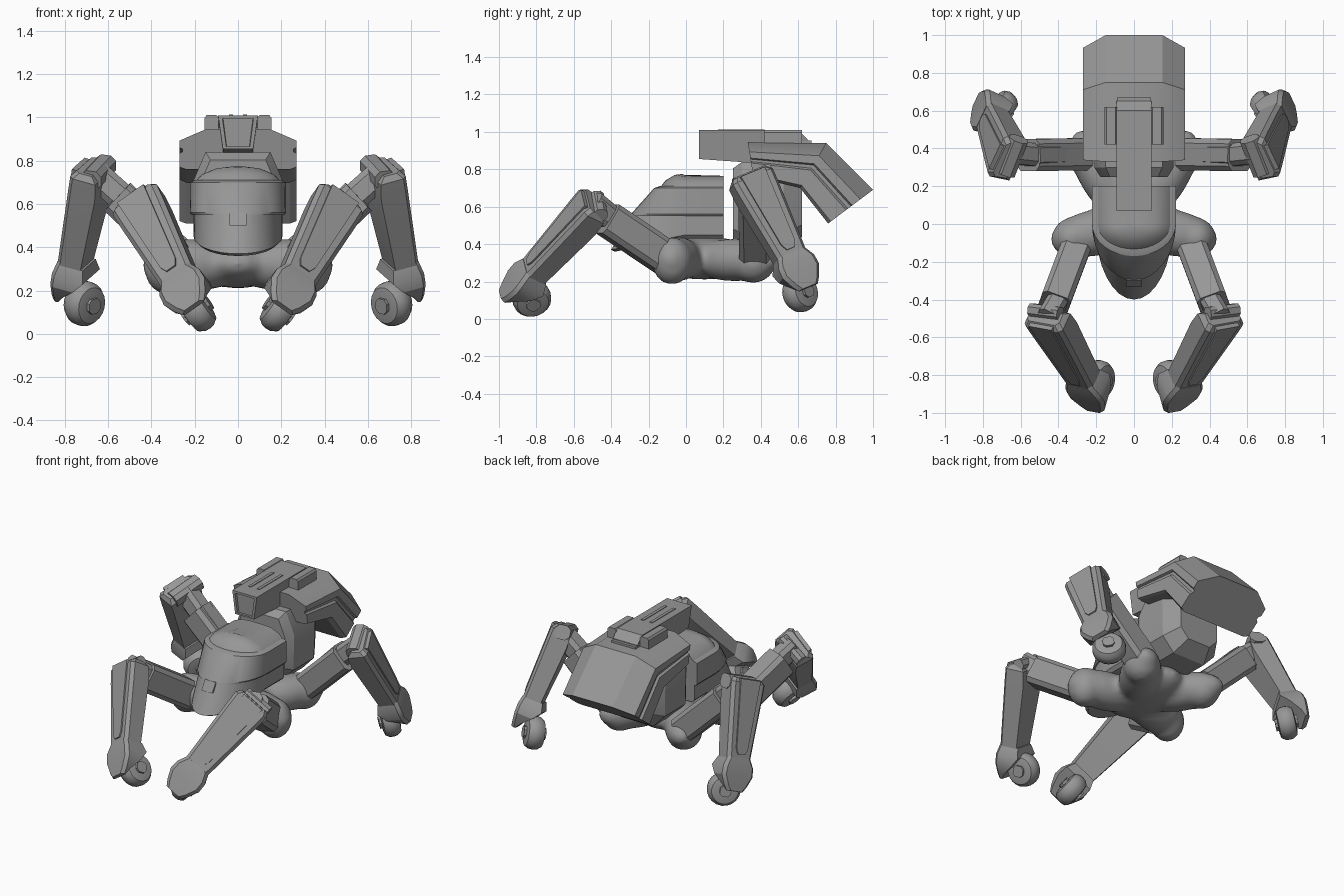
import bpy, bmesh, math
from mathutils import Vector as V, Matrix

if "Cube" in bpy.data.objects:
    bpy.data.objects.remove(bpy.data.objects["Cube"])

grey = bpy.data.materials.new("steel grey")
grey.diffuse_color = (0.31, 0.31, 0.31, 1)
grey.use_nodes = True
grey.node_tree.nodes["Principled BSDF"].inputs["Base Color"].default_value = grey.diffuse_color


def finish(name, bm, angle=28):
    bmesh.ops.recalc_face_normals(bm, faces=bm.faces)
    me = bpy.data.meshes.new(name)
    bm.to_mesh(me)
    bm.free()
    me.materials.append(grey)
    ob = bpy.data.objects.new(name, me)
    bpy.context.collection.objects.link(ob)
    bpy.ops.object.select_all(action='DESELECT')
    ob.select_set(True)
    bpy.context.view_layer.objects.active = ob
    bpy.ops.object.shade_smooth_by_angle(angle=math.radians(angle))
    return ob


def loft(name, rings, side=1):
    """Skin matching rings of points and cap both ends; side=-1 mirrors in x."""
    bm = bmesh.new()
    rows = [[bm.verts.new((p[0] * side, p[1], p[2])) for p in r] for r in rings]
    n = len(rows[0])
    for a, b in zip(rows, rows[1:]):
        for i in range(n):
            bm.faces.new((a[i], a[(i + 1) % n], b[(i + 1) % n], b[i]))
    bm.faces.new(rows[0])
    bm.faces.new(rows[-1])
    return finish(name, bm)


def beam(name, p, q, wdir, w, t, side=1, c=0.25, taper=1.0):
    """Chamfered bar from p to q, w wide along wdir and t thick."""
    p, q = V(p), V(q)
    a = (q - p).normalized()
    u = V(wdir)
    u = (u - a * u.dot(a)).normalized()
    n = a.cross(u)
    k = 1 - 2 * c
    sec = [(1, k), (k, 1), (-k, 1), (-1, k), (-1, -k), (-k, -1), (k, -1), (1, -k)]
    rings = [[o + u * x * w / 2 * s + n * y * t / 2 * s for x, y in sec]
             for o, s in ((p, 1), (q, taper))]
    return loft(name, rings, side)


def box(name, x0, x1, y0, y1, z0, z1):
    return loft(name, [[(x0, y, z0), (x1, y, z0), (x1, y, z1), (x0, y, z1)] for y in (y0, y1)])


# Smooth cross-shaped chassis: long ellipsoids along the diagonals, blended
bm = bmesh.new()
# (centre, radii, turn about z)
blobs = [((0, .10, .325), (.2, .30, .115), 0)]
for s in (1, -1):
    blobs += [((s * .20, -.045, .32), (.25, .125, .12), -s * .2),
              ((s * .33, -.075, .31), (.105, .11, .13), 0),
              ((s * .17, .26, .315), (.27, .125, .115), s * 1.05),
              ((s * .24, .36, .305), (.11, .12, .115), 0)]
for c, r, turn in blobs:
    bmesh.ops.create_uvsphere(bm, u_segments=24, v_segments=14, radius=1,
                              matrix=Matrix.Translation(c) @ Matrix.Rotation(turn, 4, 'Z') @ Matrix.Diagonal((*r, 1)))
chassis = finish("chassis", bm)
m = chassis.modifiers.new("blend", 'REMESH')
m.mode = 'VOXEL'
m.voxel_size = 0.018
m.use_smooth_shade = True
m = chassis.modifiers.new("soften", 'SMOOTH')
m.factor = 0.5
m.iterations = 14


# Rounded front hull in two plates, with dome
def hull_ring(hw, yf, zs, zf):
    pts = [(hw, .2, zs)]
    for i in range(17):
        a = math.pi * i / 16
        pts.append((hw * math.cos(a), yf * math.sin(a), zs + (zf - zs) * math.sin(a)))
    return pts + [(-hw, .2, zs)]


loft("hull_lower", [hull_ring(.185, -.38, .43, .36), hull_ring(.205, -.40, .45, .37),
                    hull_ring(.205, -.29, .56, .56)])
loft("hull_upper", [hull_ring(.215, -.30, .55, .55), hull_ring(.222, -.295, .56, .56),
                    hull_ring(.222, -.17, .70, .70), hull_ring(.20, -.14, .71, .71)])
loft("hull_dome", [hull_ring(.20, -.14, .70, .70), hull_ring(.17, -.11, .735, .74),
                   hull_ring(.11, -.06, .76, .77), hull_ring(.05, -.02, .765, .775)])
loft("hull_latch", [[(-.04, y, z), (.04, y, z), (.04, y + .06, z), (-.04, y + .06, z)]
                    for y, z in ((-.333, .50), (-.296, .56))])

# Faceted torso under the pod
prof = [(.12, .37), (.205, .46), (.21, .70), (.15, .84)]
sec = prof + [(-x, z) for x, z in reversed(prof)]
loft("torso", [[(x * k, y, .6 + (z - .6) * k) for x, z in sec]
               for y, k in ((.25, .85), (.30, 1), (.52, 1), (.62, .7))])

# Bent rear pod with side groove: (top edge, bottom edge) per station
half = [(.15, 0), (.27, .28), (.27, .46), (.256, .49), (.256, .56), (.27, .60), (.27, .94), (.24, 1)]
stations = [((.33, .945), (.36, .76)), ((.75, .94), (.61, .70)), ((1.0, .69), (.76, .51))]
rings = []
for top, bot in stations:
    r = [(x, top[0] + (bot[0] - top[0]) * t, top[1] + (bot[1] - top[1]) * t) for x, t in half]
    rings.append(r + [(-x, y, z) for x, y, z in reversed(r)])
loft("rear_pod", rings)

# Cannon, with muzzle frame, rails and side blocks
def gun_ring(y, zb, k=1.0, zt=1.01):
    return [(-.07 * k, y, zb), (.07 * k, y, zb), (.092 * k, y, zt), (-.092 * k, y, zt)]


loft("cannon", [gun_ring(.085, .866, .75, .995), gun_ring(.07, .866, .78, .995),
                gun_ring(.07, .855), gun_ring(.35, .835), gun_ring(.60, .835), gun_ring(.65, .9, 1, .96)])
for s in (1, -1):
    box("cannon_rail", s * .022, s * .042, .17, .42, 1.0, 1.014)
    beam("cannon_side_block", (.122, .42, .968), (.122, .62, .968), (1, 0, 0), .066, .085, s, .15)
box("cannon_rear_latch", -.09, .09, .58, .67, .90, .955)


# Lower leg: tapered plate, raised panel, flared foot guard and wheel
def lower_leg(pre, top, tip, wdir, wheel, axis, side):
    top, tip = V(top), V(tip)
    L = (tip - top).length
    a = (tip - top).normalized()
    u = V(wdir)
    u = (u - a * u.dot(a)).normalized()
    n = a.cross(u)
    if n.x < 0:
        n = -n

    def at(x, v, d):
        return top + u * x + a * (v * L) + n * d

    def slab(name, rows):
        # rows: (half width, position along the leg, front depth, back depth)
        loft(pre + name, [[at(-h, v, f - .02), at(-h + .02, v, f), at(h - .02, v, f), at(h, v, f - .02),
                           at(h * .9, v, b), at(-h * .9, v, b)] for h, v, f, b in rows], side)

    slab("_shin", [(.105, -.01, -.02, -.10), (.125, .03, 0, -.13), (.12, .15, 0, -.14),
                   (.088, .70, 0, -.12), (.085, .78, 0, -.11)])
    slab("_foot_guard", [(.085, .70, .003, -.13), (.112, .78, .010, -.15), (.115, .86, .008, -.11),
                         (.085, .95, .003, -.05), (.06, 1.0, 0, -.03)])
    loft(pre + "_panel", [[at(x, v, d) for x, v in ((-.075, .0), (.075, .0), (.042, .62), (.025, .67),
                                                   (-.025, .67), (-.042, .62))]
                          for d in (-.03, .009)], side)
    # wheel with rounded tread
    c = V(wheel)
    ax = V(axis).normalized()
    e = (a - ax * a.dot(ax)).normalized()
    f = ax.cross(e)
    rings = []
    for r, d in ((.06, -.055), (.085, -.05), (.102, -.025), (.105, 0), (.102, .025), (.085, .05), (.06, .055)):
        rings.append([c + ax * d + (e * math.cos(t) + f * math.sin(t)) * r
                      for t in [math.tau * i / 20 for i in range(20)]])
    loft(pre + "_wheel", rings, side)
    beam(pre + "_axle", c - ax * .07, c + ax * .07, e, .07, .07, side)


for s in (1, -1):
    # Front legs
    beam("front_arm", (.30, -.10, .32), (.42, -.42, .535), (1, .35, 0), .16, .18, s, .15)
    beam("front_arm_plate", (.325, -.17, .385), (.425, -.40, .55), (1, .35, 0), .10, .13, s, .15)
    beam("front_knee", (.39, -.38, .52), (.46, -.50, .62), (1, .35, 0), .11, .13, s, .2)
    beam("front_knee_pin", (.39, -.475, .655), (.545, -.455, .555), (0, 1, 0), .07, .07, s)
    lower_leg("front", (.495, -.545, .645), (.215, -.995, .13), (.81, .15, -.56),
              (.19, -.825, .11), (.81, .15, -.56), s)
    # Rear legs
    beam("rear_arm", (.25, .37, .335), (.56, .365, .63), (0, 1, 0), .17, .17, s, .15)
    beam("rear_arm_plate", (.36, .37, .45), (.55, .365, .645), (0, 1, 0), .11, .15, s, .15)
    beam("rear_knee", (.52, .365, .615), (.66, .38, .74), (0, 1, 0), .12, .13, s, .2)
    beam("rear_knee_pin", (.68, .27, .71), (.61, .45, .785), (1, 0, 0), .10, .09, s)
    lower_leg("rear", (.73, .355, .785), (.838, .66, .175), (-.4, .85, .36),
              (.71, .61, .14), (.7, .7, .2), s)
